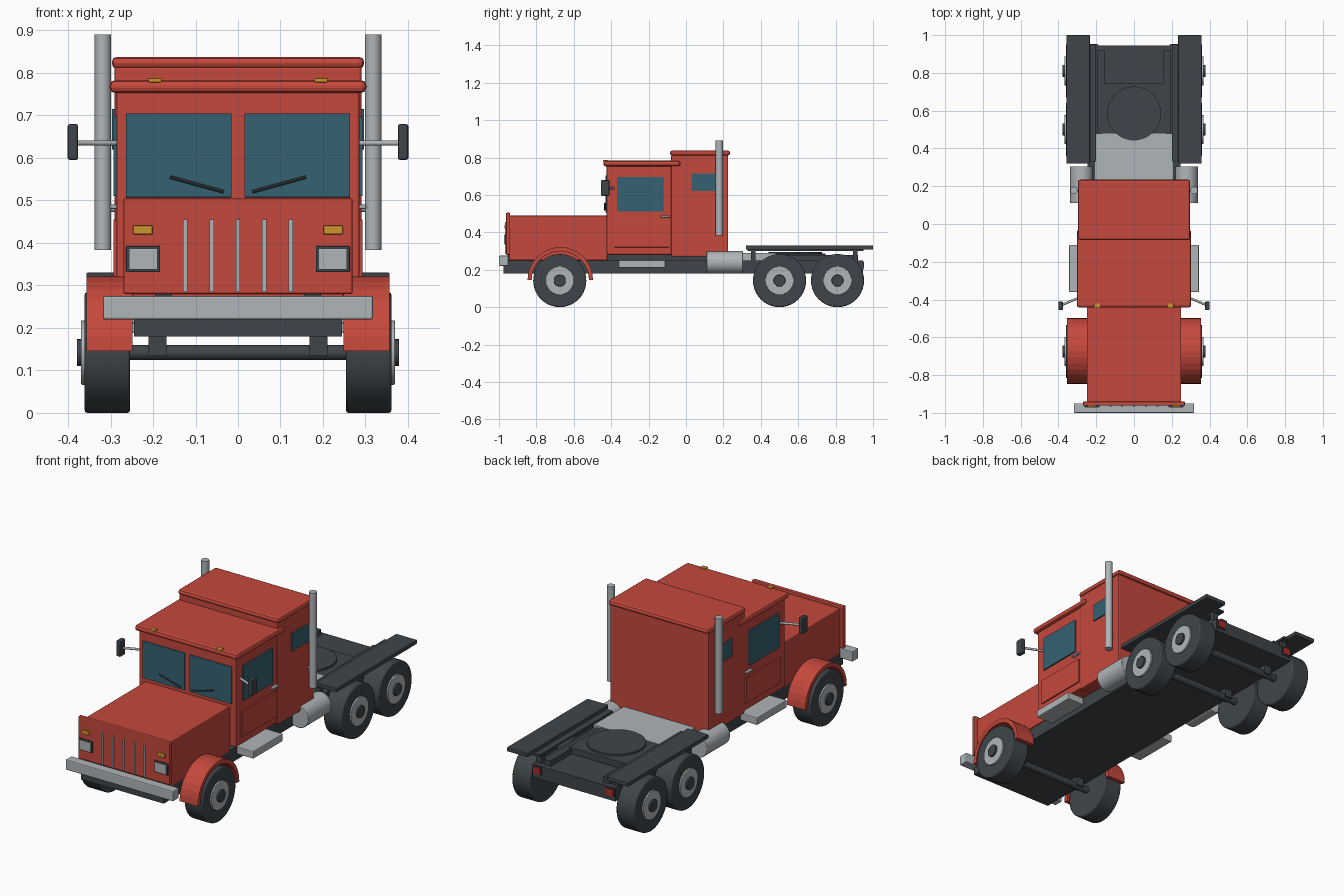
import bpy, bmesh, math
from mathutils import Vector

cube = bpy.data.objects.get("Cube")
if cube:
    bpy.data.objects.remove(cube, do_unlink=True)


def material(name, rgb):
    m = bpy.data.materials.new(name)
    m.use_nodes = True
    m.diffuse_color = (*rgb, 1)
    m.node_tree.nodes["Principled BSDF"].inputs["Base Color"].default_value = (*rgb, 1)
    return m


RED = material("red paint", (0.56, 0.065, 0.045))
DARK = material("dark grey", (0.05, 0.06, 0.068))
GREY = material("light metal", (0.43, 0.46, 0.48))
GLASS = material("blue glass", (0.036, 0.12, 0.17))
AMBER = material("amber lamp", (0.62, 0.3, 0.03))
TAIL = material("tail lamp red", (0.42, 0.025, 0.025))


def finish(name, bm, mat, bevel=0.0, smooth=False):
    bmesh.ops.recalc_face_normals(bm, faces=bm.faces)
    mesh = bpy.data.meshes.new(name)
    bm.to_mesh(mesh)
    bm.free()
    mesh.materials.append(mat)
    ob = bpy.data.objects.new(name, mesh)
    bpy.context.collection.objects.link(ob)
    if bevel:
        mod = ob.modifiers.new("soft edges", "BEVEL")
        mod.width = bevel
        mod.segments = 2
        mod.limit_method = "ANGLE"
    if smooth:
        bpy.ops.object.select_all(action="DESELECT")
        bpy.context.view_layer.objects.active = ob
        ob.select_set(True)
        bpy.ops.object.shade_smooth_by_angle(angle=math.radians(35))
    return ob


def box(name, mat, x, y, z, bevel=0.0):
    """Box from (low, high) ranges on each axis."""
    bm = bmesh.new()
    bmesh.ops.create_cube(bm, size=1)
    for v in bm.verts:
        v.co = [(r[0] + r[1]) / 2 + c * (r[1] - r[0]) for r, c in zip((x, y, z), v.co)]
    return finish(name, bm, mat, bevel)


def rod(name, mat, a, b, r, sides=24, bevel=0.0):
    """Cylinder between two points."""
    a, b = Vector(a), Vector(b)
    bm = bmesh.new()
    bmesh.ops.create_cone(bm, cap_ends=True, segments=sides, radius1=r, radius2=r, depth=(b - a).length)
    bm.transform((b - a).to_track_quat("Z", "Y").to_matrix().to_4x4())
    bmesh.ops.translate(bm, verts=bm.verts, vec=(a + b) / 2)
    return finish(name, bm, mat, bevel, smooth=True)


def sym(half):
    return (-half, half)


def side_range(s, a, b):
    return tuple(sorted((s * a, s * b)))


# Chassis, rails and front bumper
box("chassis", DARK, sym(0.245), (-0.975, 0.945), (0.18, 0.25))
box("bumper", GREY, sym(0.318), (-1.0, -0.95), (0.22, 0.275), 0.005)
box("rear_deck_plate", GREY, sym(0.21), (0.2, 0.48), (0.25, 0.29))

# Bonnet and grille panel
box("bonnet", RED, sym(0.25), (-0.945, -0.42), (0.25, 0.49), 0.005)
box("grille_panel", RED, sym(0.27), (-0.962, -0.94), (0.28, 0.505), 0.005)
for i in range(-2, 3):
    x = i * 0.062
    box("grille_bar", GREY, (x - 0.005, x + 0.005), (-0.968, -0.96), (0.285, 0.455))

# Cab, sleeper and their roofs
box("cab", RED, sym(0.286), (-0.425, -0.07), (0.28, 0.76), 0.006)
box("cab_roof", RED, sym(0.302), (-0.442, -0.03), (0.753, 0.783), 0.012)
box("sleeper", RED, sym(0.291), (-0.08, 0.225), (0.27, 0.815), 0.006)
box("sleeper_roof", RED, sym(0.297), (-0.085, 0.235), (0.81, 0.838), 0.012)

# Coupling plate
box("coupling_base", DARK, sym(0.17), (0.42, 0.745), (0.25, 0.286), 0.003)
rod("coupling_disc", DARK, (0, 0.585, 0.28), (0, 0.585, 0.296), 0.143, 40)


# Half ring mudguard over a front wheel
def fender(s):
    bm = bmesh.new()
    n = 16
    rings = []
    for i in range(n + 1):
        t = math.pi * i / n
        rings.append([bm.verts.new((s * x, -0.672 + r * math.cos(t), 0.146 + r * math.sin(t)))
                      for x, r in ((0.248, 0.175), (0.356, 0.175), (0.356, 0.153), (0.248, 0.153))])
    for p, q in zip(rings, rings[1:]):
        for k in range(4):
            bm.faces.new((p[k], p[(k + 1) % 4], q[(k + 1) % 4], q[k]))
    bm.faces.new(rings[0])
    bm.faces.new(rings[-1])
    finish("front_fender", bm, RED)


for s in (-1, 1):
    side = "left" if s > 0 else "right"

    def sbox(name, mat, x, y, z, bevel=0.0):
        return box(side + "_" + name, mat, side_range(s, *x), y, z, bevel)

    def srod(name, mat, a, b, r, sides=24, bevel=0.0):
        return rod(side + "_" + name, mat, (s * a[0], *a[1:]), (s * b[0], *b[1:]), r, sides, bevel)

    sbox("frame_rail", DARK, (0.155, 0.195), (-0.955, 0.92), (0.24, 0.28))
    fender(s)

    # Windscreen half, wiper, side windows and door
    sbox("windscreen", GLASS, (0.015, 0.264), (-0.431, -0.424), (0.507, 0.705), 0.002)
    srod("wiper", DARK, (0.033, -0.435, 0.52), (0.16, -0.435, 0.555), 0.004, 8)
    sbox("door_window", GLASS, (0.284, 0.293), (-0.37, -0.12), (0.51, 0.697), 0.002)
    sbox("sleeper_window", GLASS, (0.289, 0.297), (0.03, 0.175), (0.62, 0.715), 0.002)
    sbox("door_panel", RED, (0.284, 0.293), (-0.385, -0.09), (0.32, 0.455), 0.002)
    sbox("door_handle", GREY, (0.285, 0.302), (-0.135, -0.085), (0.48, 0.49), 0.003)

    # Lamps
    sbox("headlamp_frame", DARK, (0.183, 0.263), (-0.969, -0.96), (0.331, 0.393), 0.003)
    sbox("headlamp", GREY, (0.189, 0.257), (-0.974, -0.966), (0.337, 0.387), 0.002)
    sbox("indicator", AMBER, (0.201, 0.247), (-0.97, -0.96), (0.42, 0.441), 0.003)
    sbox("roof_marker", AMBER, (0.18, 0.211), (-0.444, -0.42), (0.778, 0.788), 0.002)
    sbox("tail_lamp_frame", DARK, (0.188, 0.242), (0.94, 0.949), (0.2, 0.248))
    sbox("tail_lamp", TAIL, (0.194, 0.236), (0.945, 0.953), (0.206, 0.242))

    # Mirror
    srod("mirror_arm", GREY, (0.28, -0.385, 0.635), (0.385, -0.43, 0.635), 0.006, 12)
    sbox("mirror", DARK, (0.376, 0.401), (-0.455, -0.41), (0.595, 0.68), 0.006)

    # Exhaust stack, tank and step
    srod("exhaust_stack", GREY, (0.318, 0.178, 0.383), (0.318, 0.178, 0.89), 0.0195)
    srod("exhaust_clamp", GREY, (0.285, 0.178, 0.48), (0.31, 0.178, 0.48), 0.007, 12)
    srod("fuel_tank", GREY, (0.278, 0.11, 0.239), (0.278, 0.305, 0.239), 0.06, 32, 0.003)
    sbox("cab_step", GREY, (0.235, 0.343), (-0.36, -0.11), (0.21, 0.25), 0.004)

    # Flat rear mudguard on posts
    sbox("rear_mudguard", DARK, (0.234, 0.357), (0.32, 1.0), (0.308, 0.33), 0.003)
    sbox("mudguard_rail", DARK, (0.2, 0.24), (0.33, 0.95), (0.299, 0.31))
    for y in (0.36, 0.905):
        sbox("mudguard_post", DARK, (0.21, 0.24), (y - 0.012, y + 0.012), (0.24, 0.305))

    # Wheels and axle mounts
    for y in (-0.675, 0.5, 0.81):
        z = 0.142
        srod("tyre", DARK, (0.254, y, z), (0.361, y, z), 0.142, 40, 0.006)
        srod("rim", GREY, (0.3, y, z), (0.369, y, z), 0.076, 32, 0.002)
        srod("hub", DARK, (0.3, y, z), (0.379, y, z), 0.032, 20, 0.002)
        sbox("axle_mount", DARK, (0.168, 0.211), (y - 0.025, y + 0.025), (0.135, 0.185))

# Axles
for y in (-0.675, 0.5, 0.81):
    rod("axle", DARK, (-0.27, y, 0.142), (0.27, y, 0.142), 0.018, 16)
